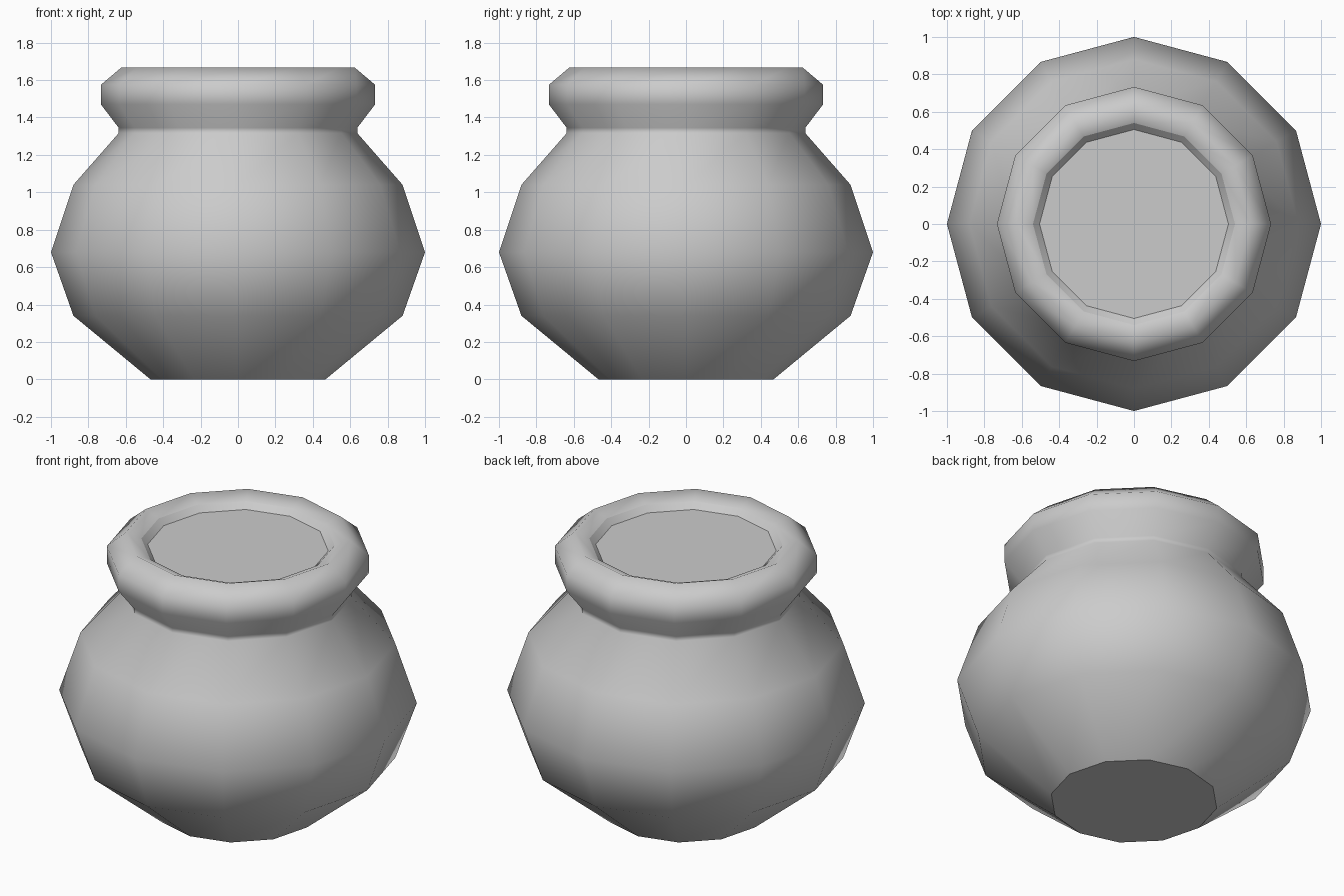
import bpy, bmesh
from math import cos, sin, tau

if "Cube" in bpy.data.objects:
    bpy.data.objects.remove(bpy.data.objects["Cube"])

SIDES = 12


def lathe(name, profile, cap_start=False, cap_end=False):
    """Revolve (radius, z) points around z, with optional end caps."""
    bm = bmesh.new()
    rings = [[bm.verts.new((r * cos(tau * i / SIDES), r * sin(tau * i / SIDES), z))
              for i in range(SIDES)] for r, z in profile]
    for a, b in zip(rings, rings[1:]):
        for i in range(SIDES):
            j = (i + 1) % SIDES
            bm.faces.new((a[i], a[j], b[j], b[i])).smooth = True
    if cap_start:
        bm.faces.new(rings[0][::-1])
    if cap_end:
        bm.faces.new(rings[-1])
    # keep the border of each flat cap sharp
    for ring, capped in ((rings[0], cap_start), (rings[-1], cap_end)):
        if capped:
            for i in range(SIDES):
                bm.edges.get((ring[i], ring[(i + 1) % SIDES])).smooth = False
    mesh = bpy.data.meshes.new(name)
    bm.to_mesh(mesh)
    bm.free()
    obj = bpy.data.objects.new(name, mesh)
    bpy.context.collection.objects.link(obj)
    return obj


# Round belly, pinched neck and thick rolled rim
lathe("pot_body", [(0.468, 0), (0.88, 0.34), (1.0, 0.68), (0.88, 1.04),
                   (0.638, 1.316), (0.638, 1.345), (0.733, 1.47),
                   (0.733, 1.575), (0.625, 1.666), (0.54, 1.63)], cap_start=True)

# Short inner wall and the flat surface filling the mouth
lathe("pot_filling", [(0.54, 1.63), (0.505, 1.595)], cap_end=True)
